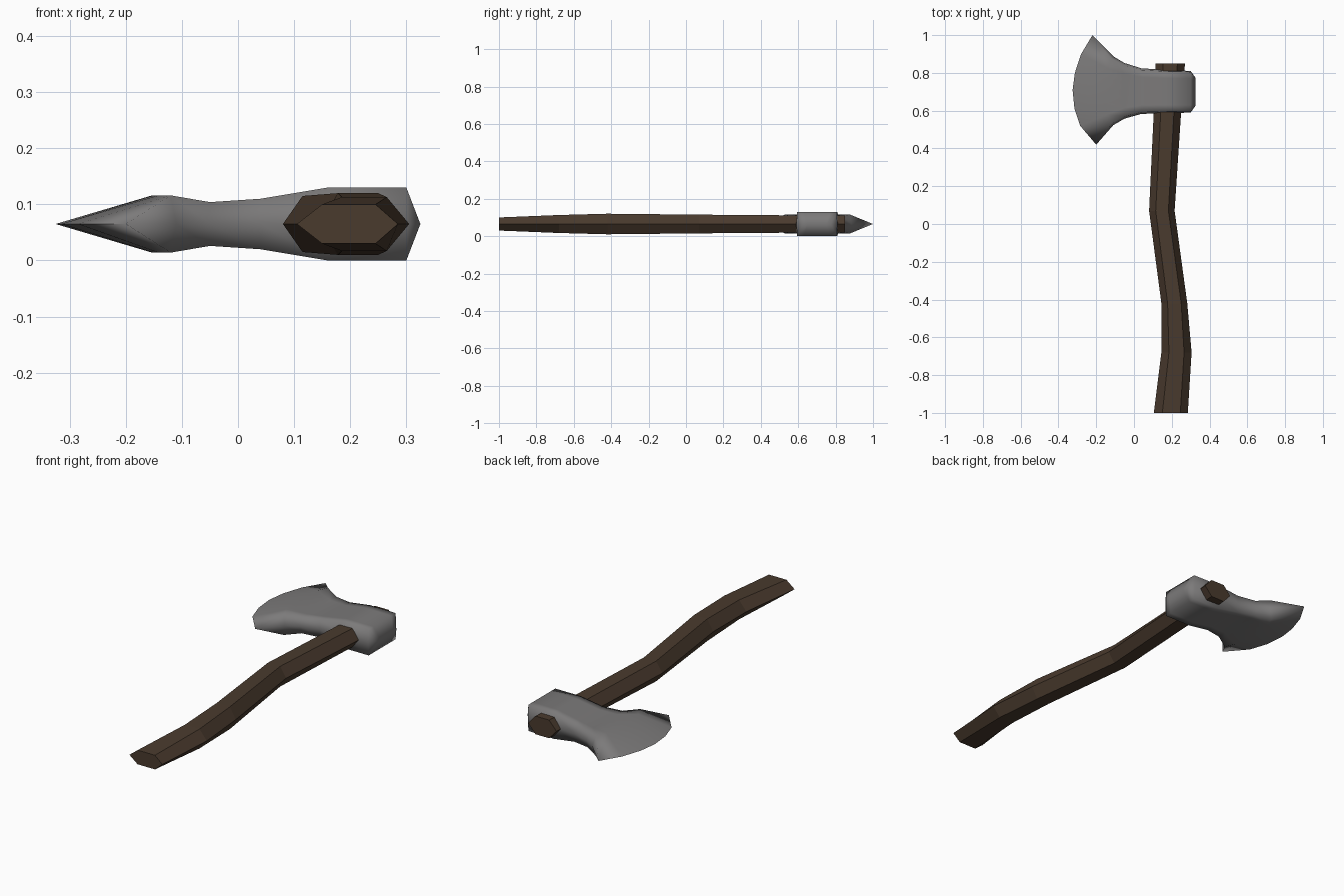
import bpy, bmesh

if "Cube" in bpy.data.objects:
    bpy.data.objects.remove(bpy.data.objects["Cube"])

ZC = 0.065  # the axe lies flat and is symmetric about this height


def material(name, rgb):
    m = bpy.data.materials.new(name)
    m.diffuse_color = (*rgb, 1)
    m.use_nodes = True
    m.node_tree.nodes["Principled BSDF"].inputs["Base Color"].default_value = m.diffuse_color
    return m


def loft(name, rings, mat, caps):
    """Skin closed rings of equal length; coincident points are welded."""
    bm = bmesh.new()
    loops = [[bm.verts.new(p) for p in ring] for ring in rings]
    n = len(loops[0])
    for a, b in zip(loops, loops[1:]):
        for i in range(n):
            j = (i + 1) % n
            bm.faces.new((a[i], a[j], b[j], b[i]))
    if caps:
        bm.faces.new(loops[0])
        bm.faces.new(loops[-1])
    bmesh.ops.remove_doubles(bm, verts=bm.verts, dist=1e-4)
    bmesh.ops.recalc_face_normals(bm, faces=bm.faces)
    me = bpy.data.meshes.new(name)
    bm.to_mesh(me)
    bm.free()
    me.materials.append(mat)
    ob = bpy.data.objects.new(name, me)
    bpy.context.collection.objects.link(ob)
    return ob


wood = material("dark wood", (0.068, 0.043, 0.027))
steel = material("grey steel", (0.2, 0.195, 0.195))

# Handle: hexagonal sections (y, left, flat left, flat right, right, half height)
sections = [
    (-1.00, 0.105, 0.150, 0.245, 0.285, 0.035),
    (-0.68, 0.145, 0.185, 0.265, 0.305, 0.048),
    (-0.42, 0.145, 0.178, 0.250, 0.282, 0.055),
    (0.07, 0.080, 0.115, 0.182, 0.215, 0.050),
    (0.60, 0.105, 0.142, 0.212, 0.250, 0.046),
    (0.85, 0.115, 0.155, 0.230, 0.270, 0.045),
]
loft("handle", [[(l, y, ZC), (fl, y, ZC + h), (fr, y, ZC + h),
                 (r, y, ZC), (fr, y, ZC - h), (fl, y, ZC - h)]
                for y, l, fl, fr, r, h in sections], wood, True)


# Axe head: rings of a flat top row, a side ridge, a bottom row, a side ridge
def ring(row, h, side_low, side_high):
    top = [(x, y, ZC + h) for x, y in row]
    bottom = [(x, y, ZC - h) for x, y in reversed(row)]
    return top + [(*side_high, ZC)] + bottom + [(*side_low, ZC)]


def straight(x, y0, y1, h, bulge):
    row = [(x, y0 + (y1 - y0) * i / 6) for i in range(7)]
    return ring(row, h, (x, y0 - bulge), (x, y1 + bulge))


cutting_edge = [(-0.20, 0.42), (-0.285, 0.52), (-0.315, 0.61), (-0.325, 0.71),
                (-0.313, 0.80), (-0.28, 0.90), (-0.22, 1.0)]
bevel_line = [(-0.12, 0.53), (-0.142, 0.58), (-0.15, 0.64), (-0.153, 0.705),
              (-0.15, 0.77), (-0.142, 0.825), (-0.12, 0.875)]
head = loft("axe_head", [
    straight(0.325, 0.625, 0.775, 0.0, 0.0),
    straight(0.30, 0.595, 0.805, 0.065, 0.005),
    straight(0.16, 0.595, 0.808, 0.065, 0.009),
    straight(0.04, 0.592, 0.815, 0.045, 0.009),
    straight(-0.05, 0.57, 0.84, 0.039, 0.012),
    ring(bevel_line, 0.051, (-0.11, 0.523), (-0.105, 0.885)),
    ring(cutting_edge, 0.0, cutting_edge[0], cutting_edge[-1]),
], steel, False)
bpy.context.view_layer.objects.active = head
head.select_set(True)
bpy.ops.object.shade_smooth_by_angle(angle=1.6)
